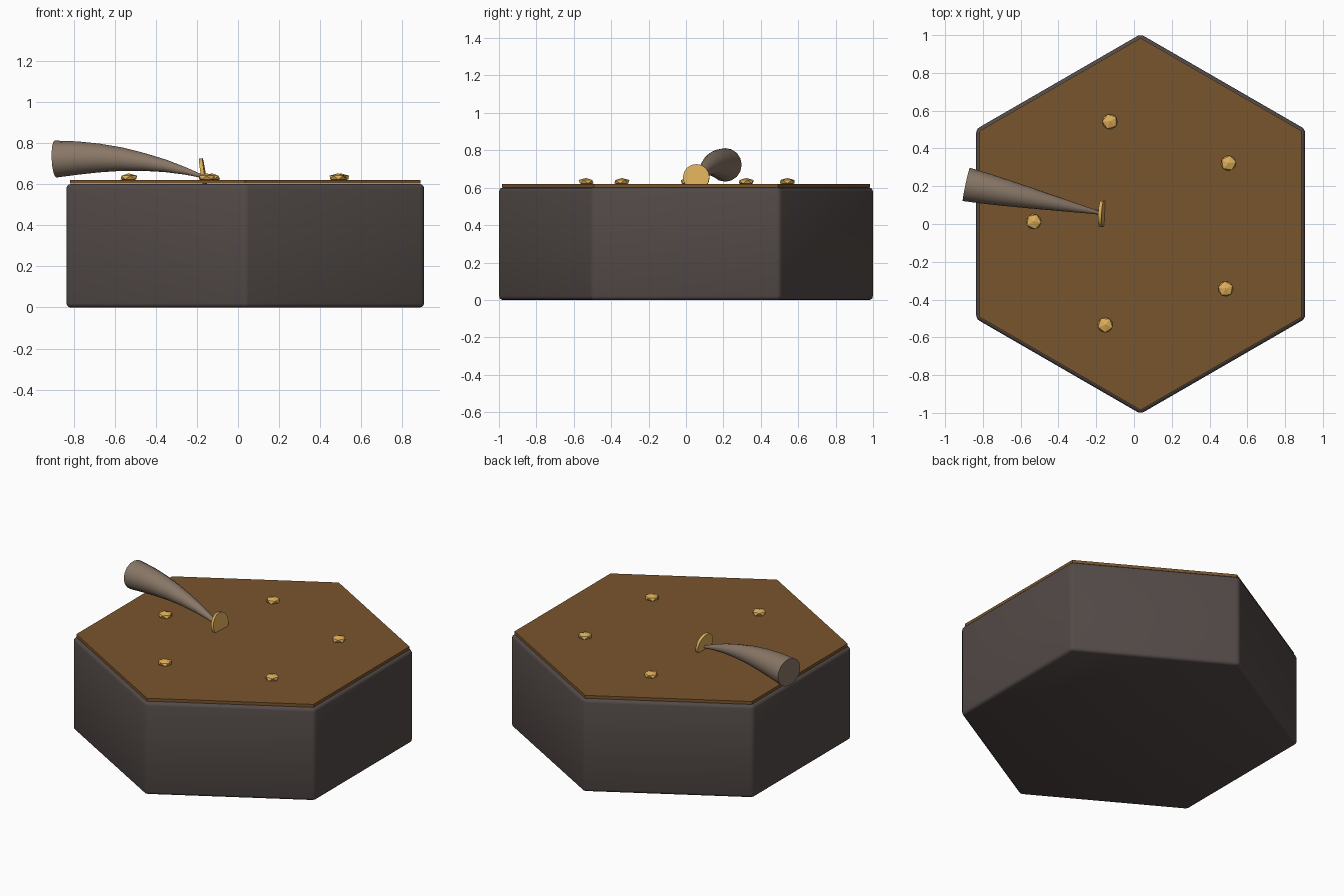
import bpy, bmesh, math, random
from mathutils import Vector

if "Cube" in bpy.data.objects:
    bpy.data.objects.remove(bpy.data.objects["Cube"])

random.seed(4)
CX = 0.035  # hexagon centre in x


def material(name, rgb):
    m = bpy.data.materials.new(name)
    m.diffuse_color = (*rgb, 1)
    m.use_nodes = True
    m.node_tree.nodes["Principled BSDF"].inputs["Base Color"].default_value = m.diffuse_color
    return m


STONE = material("dark_stone", (0.085, 0.068, 0.063))
SOIL = material("brown_top", (0.19, 0.09, 0.026))
GOLD = material("gold", (0.72, 0.42, 0.1))
HORN = material("horn", (0.25, 0.185, 0.135))


def finish(name, mat, smooth=None):
    ob = bpy.context.object
    ob.name = name
    ob.data.materials.append(mat)
    if smooth:
        bpy.ops.object.shade_smooth_by_angle(angle=math.radians(smooth))
    return ob


def hexagon(name, radius, z0, z1, bevel, segments, mat, smooth=None):
    # hexagonal slab with its points along +y and -y
    bpy.ops.mesh.primitive_cylinder_add(vertices=6, radius=radius, depth=z1 - z0,
                                        location=(CX, 0, (z0 + z1) / 2))
    ob = bpy.context.object
    bm = bmesh.new()
    bm.from_mesh(ob.data)
    if bevel:
        bmesh.ops.bevel(bm, geom=bm.edges[:], offset=bevel, segments=segments,
                        profile=0.5, affect='EDGES')
    bm.to_mesh(ob.data)
    bm.free()
    return finish(name, mat, smooth)


# hexagonal block and thin top plate
hexagon("base_block", 1.005, 0, 0.6, 0.02, 3, STONE, 40)
hexagon("top_plate", 0.985, 0.602, 0.621, 0, 1, SOIL)

# ring of five faceted nuggets
for i in range(5):
    a = math.radians(34.7 + 72 * i)
    bpy.ops.mesh.primitive_ico_sphere_add(
        subdivisions=1, radius=0.045,
        location=(CX + 0.566 * math.cos(a), 0.566 * math.sin(a), 0.632),
        rotation=(0, 0, random.uniform(0, 6)))
    bpy.context.object.scale = (1, 1, 0.45)
    finish(f"nugget_{i + 1}", GOLD)

# curved horn: rings along a bent path, x / z centre / radius
profile = [(-0.888, 0.722, 0.090), (-0.78, 0.727, 0.081), (-0.675, 0.727, 0.070),
           (-0.565, 0.721, 0.057), (-0.455, 0.707, 0.043), (-0.35, 0.688, 0.030),
           (-0.25, 0.662, 0.017), (-0.165, 0.635, 0.007)]
path = [Vector((x, 0.055 + (-0.165 - x) * 0.214, z)) for x, z, r in profile]
SIDES = 16
bm = bmesh.new()
rings = []
for i, p in enumerate(path):
    d = (path[min(i + 1, len(path) - 1)] - path[max(i - 1, 0)]).normalized()
    u = d.cross(Vector((0, 0, 1))).normalized()
    v = u.cross(d)
    r = profile[i][2]
    rings.append([bm.verts.new(p + r * (u * math.cos(t) + v * math.sin(t)))
                  for t in (2 * math.pi * k / SIDES for k in range(SIDES))])
for a, b in zip(rings, rings[1:]):
    for k in range(SIDES):
        n = (k + 1) % SIDES
        bm.faces.new((a[k], a[n], b[n], b[k]))
bm.faces.new(rings[0])
bm.faces.new(rings[-1])
bmesh.ops.recalc_face_normals(bm, faces=bm.faces[:])
mesh = bpy.data.meshes.new("horn")
bm.to_mesh(mesh)
bm.free()
horn = bpy.data.objects.new("horn", mesh)
bpy.context.collection.objects.link(horn)
bpy.context.view_layer.objects.active = horn
bpy.ops.object.select_all(action='DESELECT')
horn.select_set(True)
finish("horn", HORN, 40)

# gold disc standing at the horn tip
bpy.ops.mesh.primitive_cylinder_add(vertices=16, radius=0.071, depth=0.018,
                                    location=(-0.17, 0.055, 0.655))
disc = bpy.context.object
disc.rotation_mode = 'QUATERNION'
disc.rotation_quaternion = Vector((1, -0.05, 0.16)).to_track_quat('Z', 'Y')
finish("tip_disc", GOLD, 40)
